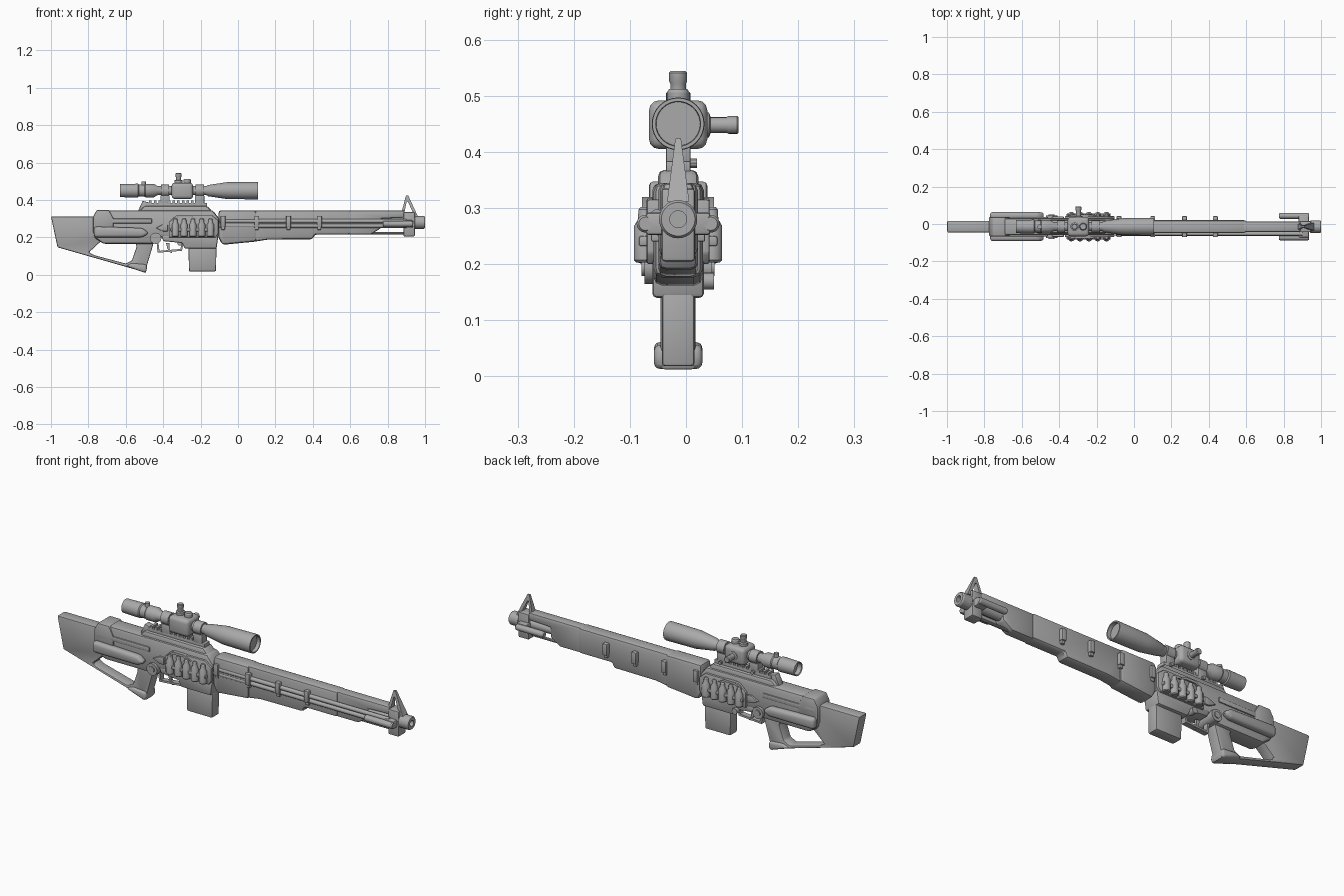
import bpy, bmesh, math
from mathutils import Vector, Matrix

cube = bpy.data.objects.get("Cube")
if cube:
    bpy.data.objects.remove(cube, do_unlink=True)

MID = -0.014          # the side turret shifts the body off centre

metal = bpy.data.materials.new("plain grey")
metal.use_nodes = True
GREY = (0.4, 0.4, 0.4, 1)
metal.diffuse_color = GREY
metal.node_tree.nodes["Principled BSDF"].inputs["Base Color"].default_value = GREY


def finish(name, bm):
    bmesh.ops.recalc_face_normals(bm, faces=bm.faces)
    me = bpy.data.meshes.new(name)
    bm.to_mesh(me)
    bm.free()
    me.materials.append(metal)
    me.shade_smooth()
    me.set_sharp_from_angle(angle=math.radians(32))
    ob = bpy.data.objects.new(name, me)
    bpy.context.collection.objects.link(ob)
    return ob


def plate(name, pts, half, y=0, bevel=0.0, seg=2):
    """Side outline in x, z given thickness, with softened edges."""
    bm = bmesh.new()
    f = bm.faces.new([bm.verts.new((x, MID + y - half, z)) for x, z in pts])
    out = bmesh.ops.extrude_face_region(bm, geom=[f])
    bmesh.ops.translate(bm, vec=(0, 2 * half, 0),
                        verts=[g for g in out["geom"] if isinstance(g, bmesh.types.BMVert)])
    bmesh.ops.recalc_face_normals(bm, faces=bm.faces)
    if bevel:
        edges = [e for e in bm.edges if e.calc_face_angle(0) > 0.5]
        bmesh.ops.bevel(bm, geom=edges, offset=bevel, segments=seg, profile=0.5,
                        affect='EDGES', clamp_overlap=True)
    return finish(name, bm)


def box(name, x0, x1, z0, z1, half, y=0, bevel=0.0, seg=2):
    return plate(name, [(x0, z0), (x1, z0), (x1, z1), (x0, z1)], half, y, bevel, seg)


def lathe(name, axis, origin, profile, n=24):
    """Turn (distance, radius) pairs around an axis."""
    bm = bmesh.new()
    rot = Vector((0, 0, 1)).rotation_difference(Vector(axis)).to_matrix().to_4x4()
    place = Matrix.Translation(Vector(origin) + Vector((0, MID, 0))) @ rot
    rings = []
    for t, r in profile:
        rings.append([bm.verts.new(place @ Vector((r * math.cos(a), r * math.sin(a), t)))
                      for a in (i * math.tau / n for i in range(n))])
    for a, b in zip(rings, rings[1:]):
        for i in range(n):
            bm.faces.new((a[i], a[(i + 1) % n], b[(i + 1) % n], b[i]))
    bm.faces.new(rings[0])
    bm.faces.new(rings[-1])
    return finish(name, bm)


def rod(name, axis, origin, length, r, n=16):
    return lathe(name, axis, origin, [(0, r), (length, r)], n)


X, Y, Z = (1, 0, 0), (0, 1, 0), (0, 0, 1)
SIDES = (("right", -1), ("left", 1))

# Thumbhole stock with lower strut and pistol grip
plate("stock", [(-1, .312), (-.965, .147), (-.52, .02), (-.492, .01), (-.485, .055),
                (-.46, .14), (-.44, .21), (-.56, .21), (-.542, .15), (-.568, .075),
                (-.6, .06), (-.77, .105), (-.797, .12), (-.745, .168), (-.7, .2),
                (-.7, .312)], .031, bevel=.007)
plate("grip_foot", [(-.6, .046), (-.495, .01), (-.486, .03), (-.49, .055), (-.57, .062)],
      .043, bevel=.014, seg=3)

# Receiver
plate("receiver", [(-.77, .3), (-.77, .2), (-.72, .165), (-.44, .165), (-.42, .2), (-.1, .2),
                   (-.1, .3), (-.135, .345), (-.76, .345)], .046, bevel=.014)
plate("rear_block", [(-.775, .225), (-.765, .215), (-.665, .25), (-.665, .3), (-.69, .347),
                     (-.755, .347), (-.775, .31)], .052, bevel=.008)
plate("top_cover", [(-.54, .33), (-.1, .3), (-.165, .368), (-.5, .368)], .036, bevel=.012)
plate("rear_sight_base", [(-.535, .34), (-.47, .34), (-.47, .385), (-.51, .395)], .018, bevel=.005)
plate("magazine_well", [(-.41, .21), (-.4, .18), (-.3, .17), (-.285, .14), (-.115, .14),
                        (-.105, .21)], .046, bevel=.008)
plate("magazine", [(-.265, .15), (-.262, .018), (-.118, .018), (-.115, .15)], .029, bevel=.006)

# Details on both sides of the receiver
for side, s in SIDES:
    plate(side + "_stock_pod", [(-.77, .2), (-.51, .2), (-.475, .222), (-.51, .25), (-.77, .258)],
          .02, s * .058, bevel=.016, seg=3)
    box(side + "_pod_rail", -.76, -.46, .275, .3, .006, s * .046, bevel=.004)
    rod(side + "_pivot", (0, s, 0), (-.44, 0, .195), .06, .03, 24)
    rod(side + "_pivot_cap", (0, s, 0), (-.44, 0, .195), .065, .016, 16)
    plate(side + "_side_panel", [(-.37, .2), (-.12, .2), (-.105, .22), (-.105, .29), (-.14, .318),
                                 (-.33, .318), (-.37, .28)], .008, s * .048, bevel=.004)
    plate(side + "_arrow_plate", [(-.44, .25), (-.4, .232), (-.375, .232), (-.375, .27), (-.4, .27)],
          .007, s * .048, bevel=.004)
    box(side + "_holder_strap", -.36, -.125, .232, .25, .014, s * .056, bevel=.004)
    for i in range(5):
        lathe(f"{side}_cartridge_{i + 1}", Z, (-.335 + .047 * i, s * .06, 0),
              [(.203, .015), (.207, .019), (.268, .019), (.28, .012), (.297, .011), (.302, .007)], 14)
    # Arched handle above the cartridges
    plate(side + "_arch", [(-.345, .298), (-.315, .32), (-.255, .32), (-.215, .298),
                           (-.235, .298), (-.26, .308), (-.31, .308), (-.33, .298)],
          .012, s * .052)
rod("release_button", Y, (-.31, .03, .17), .034, .015)

# Trigger and guard
plate("trigger_guard", [(-.435, .17), (-.43, .118), (-.3, .128), (-.29, .17), (-.3, .17),
                        (-.308, .138), (-.42, .128), (-.425, .17)], .014)
plate("trigger", [(-.385, .17), (-.365, .17), (-.367, .14), (-.352, .118), (-.36, .116),
                  (-.378, .14)], .007)

# Handguard, stepping narrower towards the muzzle
plate("handguard_rear", [(-.105, .2), (-.085, .16), (.1, .178), (.1, .345), (-.105, .345)],
      .044, bevel=.016)
plate("handguard_middle", [(.08, .176), (.16, .188), (.4, .19), (.41, .215), (.6, .215),
                           (.6, .345), (.08, .345)], .035, bevel=.014)
plate("handguard_front", [(.58, .215), (.71, .215), (.765, .25), (.765, .3), (.89, .305),
                          (.89, .345), (.58, .345)], .028, bevel=.01)

# Side rods and paired clamps
for i, z in enumerate((.287, .262)):
    rod(f"side_rod_{i + 1}", X, (-.1, -.036 if i else -.038, z), 1.0, .011, 12)
rod("cleaning_rod", X, (.6, 0, .223), .3, .007, 10)
for side, s in SIDES:
    for i, x in enumerate((-.08, .1, .27, .435)):
        box(f"{side}_clamp_{i + 1}", x - .013, x + .013, .255, .315, .02, s * .036, bevel=.004)
        box(f"{side}_clamp_foot_{i + 1}", x - .01, x + .01, .24, .26, .014, s * .034, bevel=.003)
    lathe(side + "_front_tube", X, (.775, s * .058, .272),
          [(0, .012), (.006, .016), (.154, .016), (.16, .012)], 16)

# Barrel, muzzle and front sight
rod("barrel", X, (.55, 0, .28), .42, .024, 24)
lathe("muzzle", X, (.94, 0, .28), [(0, .028), (.006, .034), (.054, .034), (.06, .03),
                                   (.06, .015), (.035, .015)], 28)
box("front_block", .885, .945, .205, .335, .03, bevel=.006)
box("front_crossbar", .88, .935, .252, .292, .058, bevel=.006)
sight = plate("front_sight", [(.872, .325), (.898, .424), (.91, .424), (.962, .312), (.944, .312),
                              (.908, .392), (.902, .392), (.888, .325)], .02)
for v in sight.data.vertices:
    v.co.y = MID + (v.co.y - MID) * (1 - .75 * min(1, max(0, (v.co.z - .31) / .1)))

# Scope rail and mounts
box("scope_rail", -.49, -.165, .362, .384, .022, bevel=.003)
for i in range(12):
    box(f"rail_tooth_{i + 1}", -.475 + .025 * i, -.462 + .025 * i, .382, .396, .022)
for i, x in enumerate((-.39, -.205)):
    box(f"mount_foot_{i + 1}", x - .025, x + .025, .375, .425, .022, bevel=.004)
    rod(f"mount_ring_{i + 1}", X, (x - .022, 0, .45), .044, .032, 24)
    rod(f"mount_screw_{i + 1}", Y, (x, 0, .38), .034, .009, 10)

# Scope
lathe("scope_tube", X, (0, 0, .45),
      [(-.605, .028), (-.627, .03), (-.63, .035), (-.535, .037), (-.53, .032), (-.5, .032),
       (-.495, .036), (-.45, .036), (-.43, .024), (-.17, .024), (-.16, .03), (-.06, .045),
       (.1, .047), (.108, .046), (.108, .04), (.09, .039)], 32)
rod("focus_knob", Z, (-.505, 0, .45), .05, .012, 12)
box("turret_block", -.355, -.24, .405, .492, .052, bevel=.018, seg=3)


def turret(name, axis, origin, top):
    lathe(name, axis, origin, [(.03, .022), (.055, .022), (.058, .014), (top - .022, .014),
                               (top - .018, .016), (top - .003, .016), (top, .013)], 16)


turret("top_turret", Z, (-.318, 0, .45), .094)
lathe("rear_turret", Z, (-.272, 0, .45), [(.03, .02), (.056, .02), (.062, .016)], 16)
turret("side_turret", Y, (-.297, 0, .448), .108)
